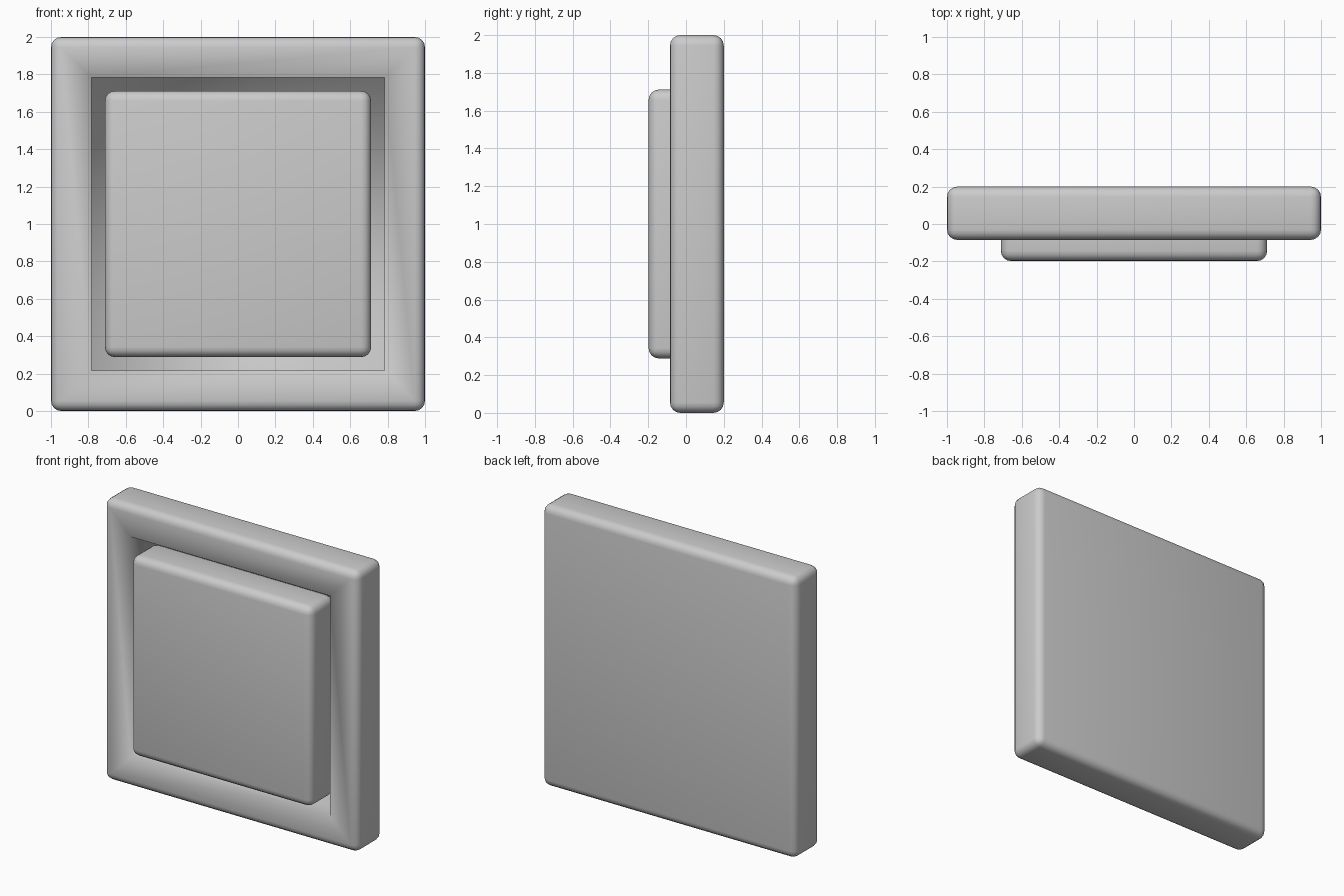
import bpy, bmesh
from mathutils import Vector

if "Cube" in bpy.data.objects:
    bpy.data.objects.remove(bpy.data.objects["Cube"])

BEVEL = 0.055


def rounded_box(lo, hi, segments=4):
    """Bmesh box between two corners with all edges rounded."""
    lo, hi = Vector(lo), Vector(hi)
    bm = bmesh.new()
    bmesh.ops.create_cube(bm, size=1)
    bmesh.ops.scale(bm, vec=hi - lo, verts=bm.verts)
    bmesh.ops.translate(bm, vec=(lo + hi) / 2, verts=bm.verts)
    bmesh.ops.bevel(bm, geom=bm.edges[:], offset=BEVEL, segments=segments,
                    profile=0.5, affect='EDGES')
    bm.normal_update()
    return bm


def add_object(name, bm):
    for f in bm.faces:
        f.smooth = True
    mesh = bpy.data.meshes.new(name)
    bm.to_mesh(mesh)
    bm.free()
    obj = bpy.data.objects.new(name, mesh)
    bpy.context.collection.objects.link(obj)
    return obj


# Wall frame: rounded plate with a square pocket sunk into the front
HALF_POCKET = 0.717
frame = rounded_box((-1, -0.085, 0), (1, 0.2, 2))
front = min(frame.faces, key=lambda f: f.normal.y * f.calc_area())
bmesh.ops.inset_region(frame, faces=[front], thickness=1 - BEVEL - HALF_POCKET)
pocket = bmesh.ops.extrude_discrete_faces(frame, faces=[front])["faces"]
bmesh.ops.translate(frame, vec=(0, 0.165, 0), verts=pocket[0].verts[:])
add_object("switch_frame", frame)

# Rocker button: rounded block sitting in the pocket and standing proud of it
add_object("rocker_button", rounded_box((-0.712, -0.198, 0.288), (0.712, 0.08, 1.712)))
